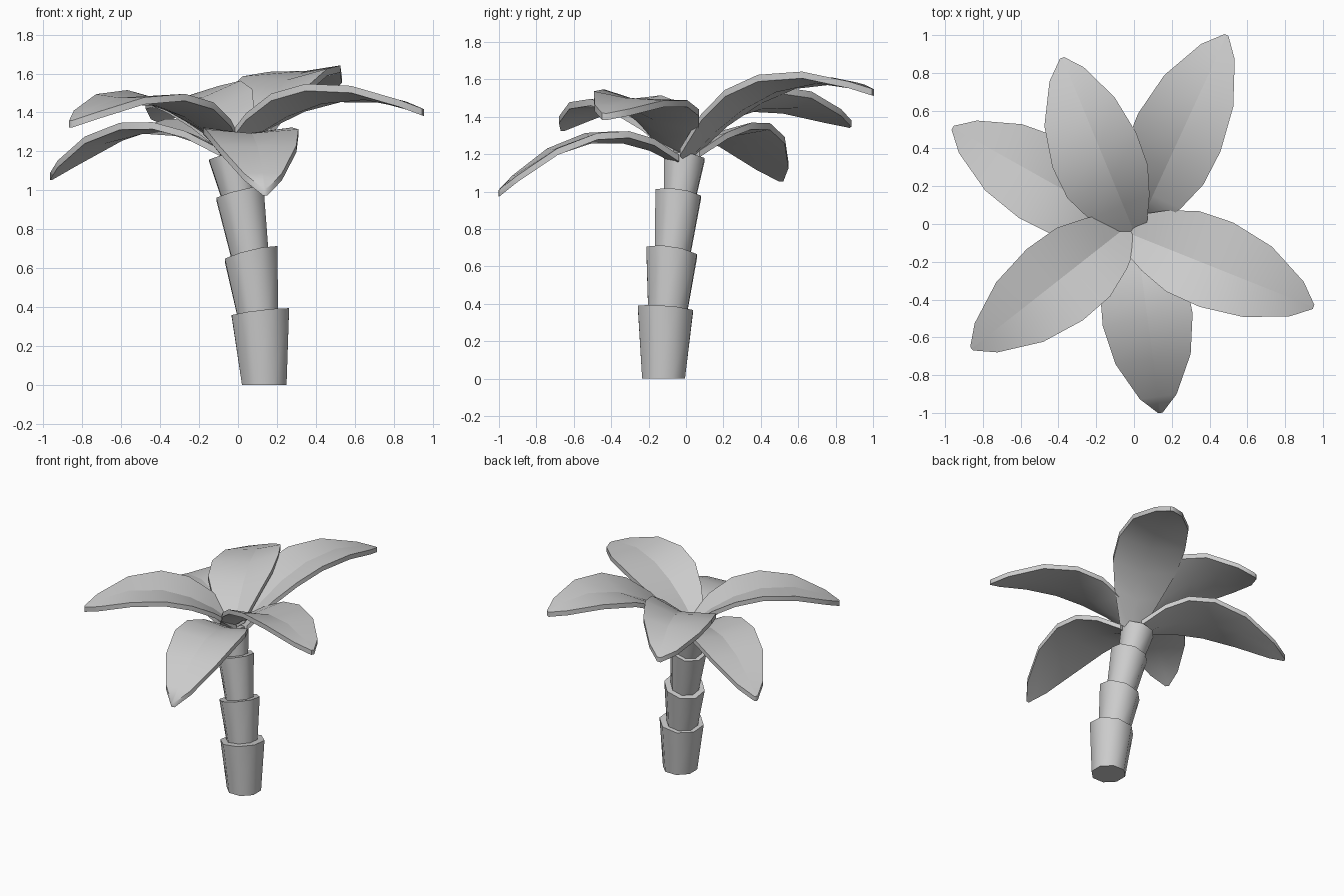
import bpy, bmesh, math
from mathutils import Vector

if "Cube" in bpy.data.objects:
    bpy.data.objects.remove(bpy.data.objects["Cube"])

def finish(bm, name, angle):
    bmesh.ops.recalc_face_normals(bm, faces=bm.faces[:])
    mesh = bpy.data.meshes.new(name)
    bm.to_mesh(mesh)
    bm.free()
    ob = bpy.data.objects.new(name, mesh)
    bpy.context.collection.objects.link(ob)
    bpy.ops.object.select_all(action='DESELECT')
    ob.select_set(True)
    bpy.context.view_layer.objects.active = ob
    bpy.ops.object.shade_smooth_by_angle(angle=math.radians(angle), keep_sharp_edges=True)
    return ob

# Trunk: stacked flared segments, each ring = (centre, radius, slope in x, slope in y)
SIDES = 8

def ring(bm, centre, radius, sx, sy):
    verts = []
    for i in range(SIDES):
        a = 2 * math.pi * (i + 0.5) / SIDES
        x, y = radius * math.cos(a) * 1.05, radius * math.sin(a) * 1.05
        verts.append(bm.verts.new(Vector(centre) + Vector((x, y, x * sx + y * sy))))
    return verts

segments = [
    (((0.135, -0.12, 0.0), 0.118, 0, 0), ((0.115, -0.11, 0.372), 0.152, 0.12, -0.08)),
    (((0.105, -0.10, 0.34), 0.105, 0.12, -0.08), ((0.067, -0.077, 0.673), 0.139, 0.24, -0.15)),
    (((0.065, -0.075, 0.65), 0.095, 0.24, -0.15), ((0.01, -0.042, 0.984), 0.125, 0.24, -0.14)),
    (((0.005, -0.035, 0.96), 0.085, 0.24, -0.14), ((-0.04, -0.01, 1.18), 0.112, 0.24, -0.1)),
]
for n, (low, high) in enumerate(segments):
    bm = bmesh.new()
    a, b = ring(bm, *low), ring(bm, *high)
    bm.faces.new(a)
    bm.faces.new(b)
    for i in range(SIDES):
        j = (i + 1) % SIDES
        bm.faces.new((a[i], a[j], b[j], b[i]))
    finish(bm, f"trunk_segment_{n + 1}", 50)

# Fronds: arched midrib, folded up at the root and flattening outward; (t, half width)
OUTLINE = [(0, 0.085), (0.15, 0.175), (0.3, 0.235), (0.48, 0.245), (0.7, 0.205), (0.91, 0.1), (1, 0.012)]

def frond(name, root, tip, roll, arch, fold):
    root, tip = Vector(root), Vector(tip)
    axis = (tip - root).to_2d().normalized()
    right = Vector((axis.y, -axis.x, 0))
    bm = bmesh.new()
    top, bottom = [], []
    for t, w in OUTLINE:
        mid = root.lerp(tip, t) + Vector((0, 0, arch * 4 * t * (1 - t)))
        vee = fold * (0.37 - 0.45 * t)
        row = [mid + right * s * w * (0.98 - 0.6 * s * roll)
               + Vector((0, 0, w * (vee * abs(s) + roll * s))) for s in (-1, 0, 1)]
        top.append([bm.verts.new(p) for p in row])
        bottom.append([bm.verts.new(p - Vector((0, 0, 0.036))) for p in row])
    # upper and lower surfaces
    for rows in (top, bottom):
        for p, q in zip(rows, rows[1:]):
            for k in (0, 1):
                bm.faces.new((p[k], p[k + 1], q[k + 1], q[k]))
    # rim all round
    def border(rows):
        return [r[0] for r in rows] + [rows[-1][1]] + [r[2] for r in reversed(rows)] + [rows[0][1]]
    a, b = border(top), border(bottom)
    for i in range(len(a)):
        bm.faces.new((a[i - 1], a[i], b[i], b[i - 1]))
    # crisp midrib crease on the upper side only
    for p, q in zip(top, top[1:]):
        bm.edges.get((p[1], q[1])).smooth = False
    finish(bm, name, 50)

frond("frond_right", (-0.05, -0.04, 1.20), (0.95, -0.44, 1.42), 0.12, 0.175, 1.0)
frond("frond_back_right", (0.03, 0.0, 1.19), (0.49, 1.0, 1.55), 0.08, 0.205, 1.0)
frond("frond_back_left", (0.0, -0.04, 1.22), (-0.38, 0.88, 1.38), 0.20, 0.18, 1.0)
frond("frond_left", (-0.05, 0.0, 1.19), (-0.96, 0.51, 1.09), 0.04, 0.185, 0.8)
frond("frond_front_left", (-0.02, 0.0, 1.20), (-0.86, -0.66, 1.36), 0.04, 0.195, 0.9)
frond("frond_front", (0.01, -0.05, 1.18), (0.14, -1.0, 1.01), 0.0, 0.195, 0.55)
